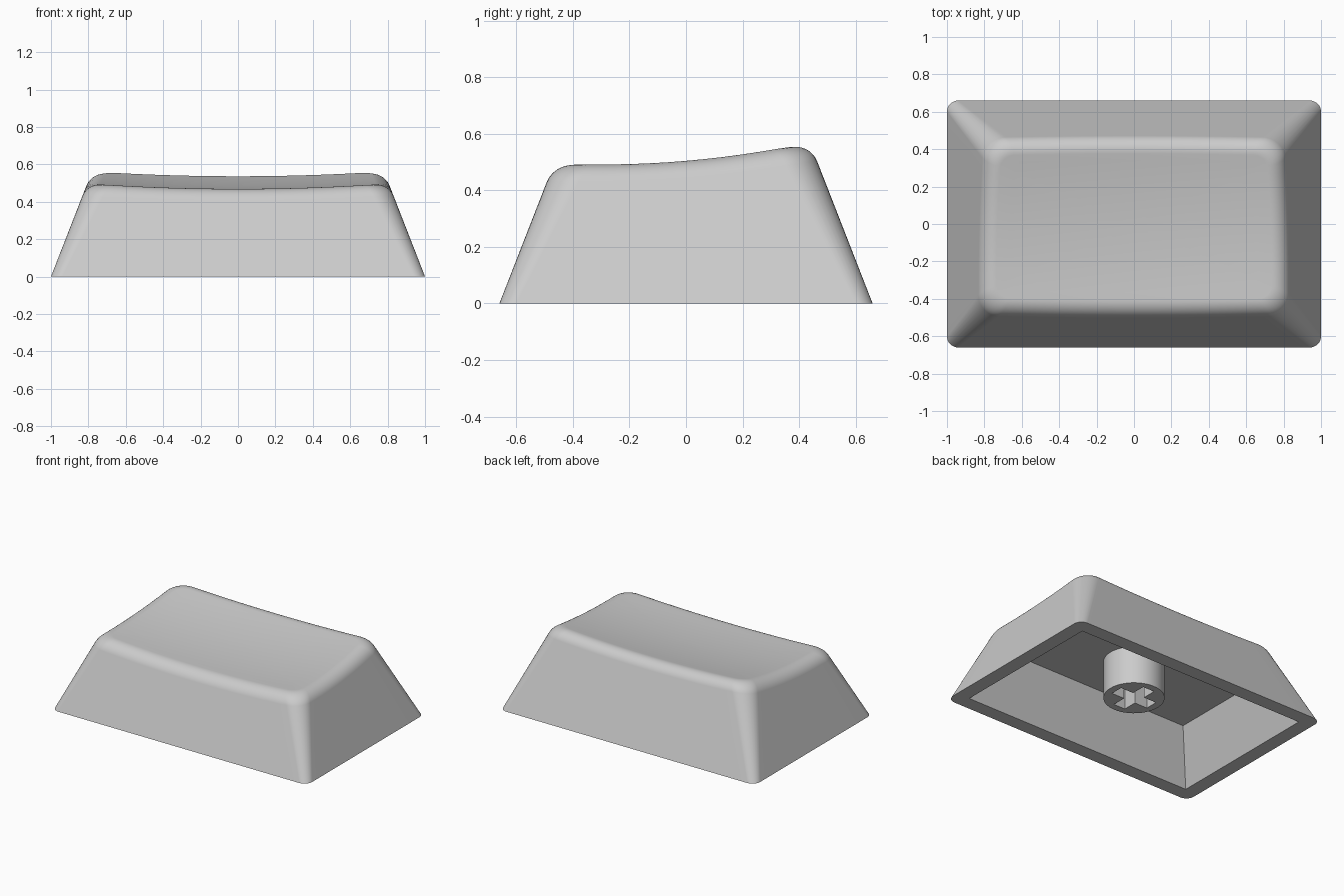
import bpy, bmesh, math
from mathutils import Vector

if "Cube" in bpy.data.objects:
    bpy.data.objects.remove(bpy.data.objects["Cube"], do_unlink=True)

HALF_X, HALF_Y = 1.0, 0.66
SLOPE = 0.39          # inward lean of the walls per unit of height
WALL = 0.1
CEILING = 0.355

grey = bpy.data.materials.new("light_grey_plastic")
grey.use_nodes = True
colour = (0.6, 0.6, 0.6, 1)
grey.diffuse_color = colour
grey.node_tree.nodes["Principled BSDF"].inputs["Base Color"].default_value = colour


def dish(x, y):
    """Height of the scooped top surface."""
    return 0.467 + 0.147 * (y + 0.3) ** 2 + 0.045 * x * x


def rounded_rect(hx, hy, r, arc=8, spans=(16, 10)):
    """Rounded rectangle with a fixed point count, counter-clockwise."""
    corners = []
    for k, (sx, sy) in enumerate([(1, 1), (-1, 1), (-1, -1), (1, -1)]):
        c = Vector((sx * (hx - r), sy * (hy - r)))
        angles = [math.pi / 2 * (k + i / arc) for i in range(arc + 1)]
        corners.append([c + r * Vector((math.cos(a), math.sin(a))) for a in angles])
    pts = []
    for k, corner in enumerate(corners):
        pts += corner
        start, end, n = corner[-1], corners[(k + 1) % 4][0], spans[k % 2]
        pts += [start.lerp(end, i / n) for i in range(1, n)]
    return pts


def wall_point(i, z):
    """Point i of the outer wall outline at height z."""
    d = SLOPE * z
    p = rounded_rect(HALF_X - d, HALF_Y - d, 0.06 + 0.3 * d)[i]
    return Vector((p.x, p.y, z))


def add_loop(bm, pts):
    return [bm.verts.new(p) for p in pts]


def bridge(bm, a, b):
    n = len(a)
    for i in range(n):
        j = (i + 1) % n
        bm.faces.new((a[i], a[j], b[j], b[i]))


def fill_between(bm, *loops):
    """Flat face with a hole, bounded by two loops."""
    edges = []
    for loop in loops:
        for i, v in enumerate(loop):
            pair = (v, loop[(i + 1) % len(loop)])
            edges.append(bm.edges.get(pair) or bm.edges.new(pair))
    bmesh.ops.triangle_fill(bm, edges=edges, use_beauty=True)


def finish(bm, name):
    bmesh.ops.recalc_face_normals(bm, faces=bm.faces[:])
    mesh = bpy.data.meshes.new(name)
    bm.to_mesh(mesh)
    bm.free()
    mesh.materials.append(grey)
    obj = bpy.data.objects.new(name, mesh)
    bpy.context.collection.objects.link(obj)
    bpy.ops.object.select_all(action="DESELECT")
    obj.select_set(True)
    bpy.context.view_layer.objects.active = obj
    bpy.ops.object.shade_smooth_by_angle(angle=math.radians(32))
    weighted = obj.modifiers.new("even_shading", "WEIGHTED_NORMAL")
    weighted.keep_sharp = True
    return obj


# Key shell: sloping walls, rounded top edge, scooped top
bm = bmesh.new()
base = [Vector((p.x, p.y, 0)) for p in rounded_rect(HALF_X, HALF_Y, 0.06)]
count = len(base)
FILLET = 0.07
STEPS = 8
WEIGHT = 0.82         # makes the edge rounding close to circular
fillet_rows = [[] for _ in range(STEPS + 1)]
for i in range(count):
    z = 0.5
    for _ in range(6):
        edge = wall_point(i, z)
        z = dish(edge.x, edge.y)
    edge = wall_point(i, z)
    low = wall_point(i, z - FILLET * 0.93)
    d = SLOPE * z + FILLET
    p = rounded_rect(HALF_X - d, HALF_Y - d, 0.07)[i]
    top = Vector((p.x, p.y, dish(p.x, p.y)))
    for s in range(STEPS + 1):
        t = s / STEPS
        a, b, c = (1 - t) ** 2, 2 * WEIGHT * t * (1 - t), t * t
        fillet_rows[s].append((low * a + edge * b + top * c) / (a + b + c))

base_loop = add_loop(bm, base)
previous = base_loop
for row in fillet_rows:
    loop = add_loop(bm, row)
    bridge(bm, previous, loop)
    previous = loop
RINGS = 10
for k in range(1, RINGS):
    f = 1 - k / RINGS
    loop = add_loop(bm, [(p.x * f, p.y * f, dish(p.x * f, p.y * f)) for p in fillet_rows[-1]])
    bridge(bm, previous, loop)
    previous = loop
centre = bm.verts.new((0, 0, dish(0, 0)))
for i in range(count):
    bm.faces.new((previous[i], previous[(i + 1) % count], centre))

# Hollow underside: flat rim, sloping inner walls, flat ceiling
def inner_corners(z):
    d = WALL + SLOPE * z
    return [(sx * (HALF_X - d), sy * (HALF_Y - d), z)
            for sx, sy in [(1, 1), (-1, 1), (-1, -1), (1, -1)]]


rim = add_loop(bm, inner_corners(0))
ceiling = add_loop(bm, inner_corners(CEILING))
bridge(bm, rim, ceiling)
bm.faces.new(ceiling)
fill_between(bm, base_loop, rim)
finish(bm, "key_shell")

# Stem: round post with a cross-shaped socket
bm = bmesh.new()
RADIUS, SIDES = 0.195, 48
ARM, SLOT = 0.145, 0.045
STEM_BOTTOM, STEM_TOP = 0.09, CEILING + 0.003
circle = [(RADIUS * math.cos(math.tau * i / SIDES), RADIUS * math.sin(math.tau * i / SIDES))
          for i in range(SIDES)]
cross = []
for k in range(4):
    c, s = round(math.cos(k * math.pi / 2)), round(math.sin(k * math.pi / 2))
    for x, y in [(ARM, -SLOT), (ARM, SLOT), (SLOT, SLOT)]:
        cross.append((x * c - y * s, x * s + y * c))
ends = []
for outline in (circle, cross):
    lower = add_loop(bm, [(x, y, STEM_BOTTOM) for x, y in outline])
    upper = add_loop(bm, [(x, y, STEM_TOP) for x, y in outline])
    bridge(bm, lower, upper)
    ends.append((lower, upper))
fill_between(bm, ends[0][0], ends[1][0])
fill_between(bm, ends[0][1], ends[1][1])
finish(bm, "socket_stem")
